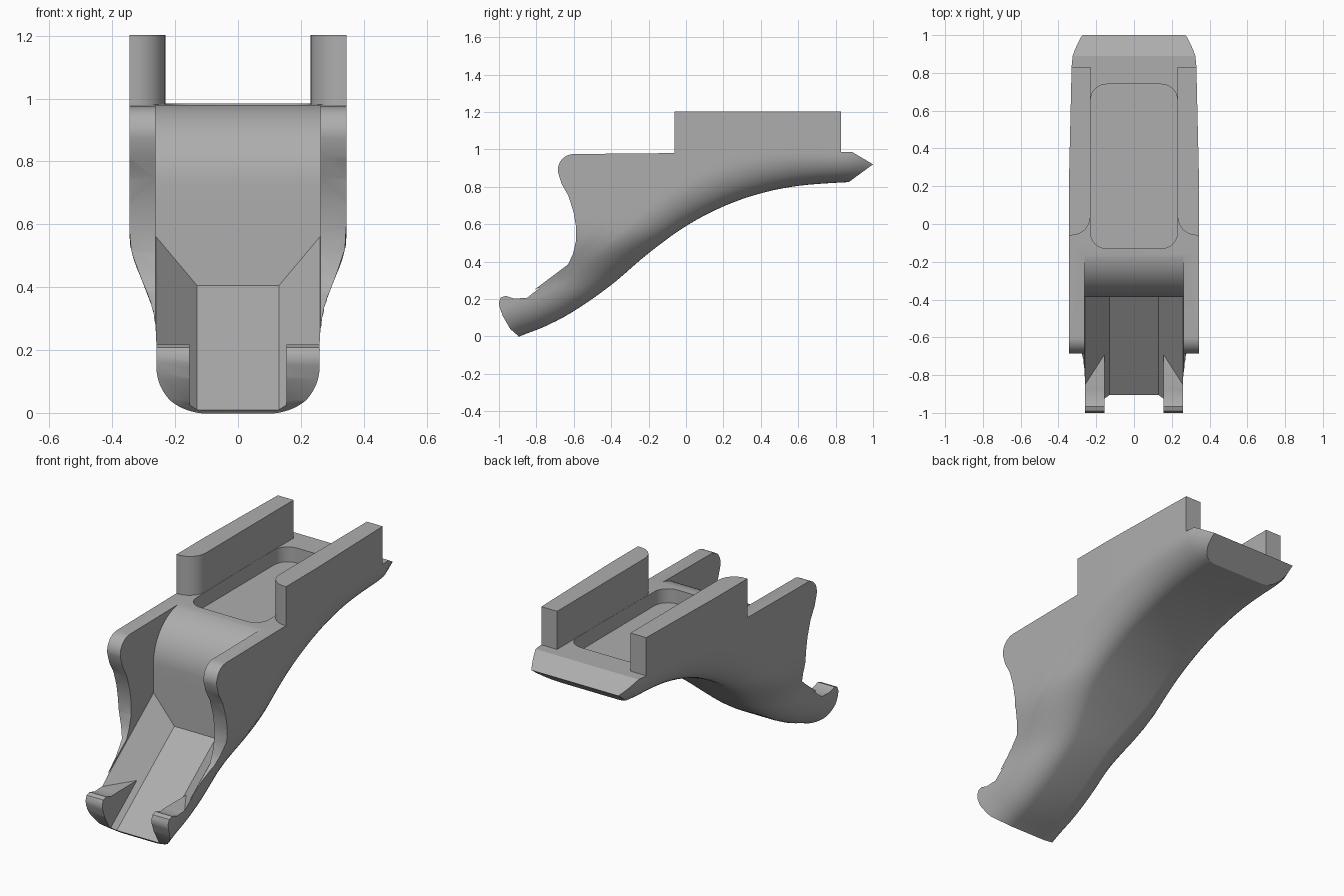
import bpy, bmesh, math
from mathutils import Vector

if "Cube" in bpy.data.objects:
    bpy.data.objects.remove(bpy.data.objects["Cube"])

grey = bpy.data.materials.new("grey")
grey.diffuse_color = (0.42, 0.42, 0.42, 1)
grey.use_nodes = True
grey.node_tree.nodes["Principled BSDF"].inputs["Base Color"].default_value = grey.diffuse_color


def make(name, bm):
    bmesh.ops.recalc_face_normals(bm, faces=bm.faces)
    me = bpy.data.meshes.new(name)
    bm.to_mesh(me)
    bm.free()
    me.materials.append(grey)
    ob = bpy.data.objects.new(name, me)
    bpy.context.collection.objects.link(ob)
    return ob


def prism(name, pts, shift):
    """Extrude a polygon of 3D points along a vector."""
    bm = bmesh.new()
    f = bm.faces.new([bm.verts.new(p) for p in pts])
    ext = bmesh.ops.extrude_face_region(bm, geom=[f])["geom"]
    bmesh.ops.translate(bm, vec=shift, verts=[v for v in ext if isinstance(v, bmesh.types.BMVert)])
    return make(name, bm)


def side_prism(name, yz, x0, x1):
    return prism(name, [(x0, y, z) for y, z in yz], (x1 - x0, 0, 0))


def boolean(ob, tool, op, keep=False):
    tool.hide_render = True
    m = ob.modifiers.new("cut", 'BOOLEAN')
    m.object, m.operation, m.solver = tool, op, 'EXACT'
    bpy.context.view_layer.objects.active = ob
    bpy.ops.object.modifier_apply(modifier=m.name)
    if not keep:
        bpy.data.objects.remove(tool, do_unlink=True)


def arc(cx, cy, r, a0, a1, n=10):
    return [(cx + r * math.cos(math.radians(a0 + (a1 - a0) * i / n)),
             cy + r * math.sin(math.radians(a0 + (a1 - a0) * i / n))) for i in range(n + 1)]


def lerp(t, pts):
    for (a, p), (b, q) in zip(pts, pts[1:]):
        if t <= b:
            return p + (q - p) * (t - a) / (b - a)
    return pts[-1][1]


def smooth(t, pts):
    """Cubic curve through the points."""
    slope = lambda i: ((pts[min(i + 1, len(pts) - 1)][1] - pts[max(i - 1, 0)][1]) /
                       (pts[min(i + 1, len(pts) - 1)][0] - pts[max(i - 1, 0)][0]))
    for i in range(len(pts) - 1):
        (a, p), (b, q) = pts[i], pts[i + 1]
        if t <= b or i == len(pts) - 2:
            h, u = b - a, (t - a) / (b - a)
            return ((2*u**3 - 3*u**2 + 1) * p + (u**3 - 2*u**2 + u) * h * slope(i)
                    + (3*u**2 - 2*u**3) * q + (u**3 - u**2) * h * slope(i + 1))


# Rounded outer hull, lofted from front to back
UNDER = [(-1.1, -.1), (-.89, 0), (-.75, .055), (-.6, .135), (-.4, .275), (-.2, .445), (0, .59),
         (.2, .695), (.4, .765), (.6, .805), (.87, .825), (1.05, .83)]
WIDTH = [(-1.1, .345), (.2, .345), (.84, .33), (.89, .325), (1.05, .265)]
ROUND = [(-1.1, .2), (-.8, .2), (-.3, .25), (.2, .22), (.9, .14), (1.05, .14)]


def half_width(y, z):
    s = max(0, min(1, (z - .27) / .29))
    return .26 + (lerp(y, WIDTH) - .26) * s * s * (3 - 2 * s)


def hull(name):
    bm = bmesh.new()
    ys = [-1.1 + i * .045 for i in range(44)] + [.89, .95, 1.05]
    rings = []
    for y in ys:
        b, rz = smooth(y, UNDER), lerp(y, ROUND)
        half = []
        for i in range(13):
            a = math.pi / 2 * i / 12
            z = b + rz * (1 - math.cos(a))
            half.append((half_width(y, z) - .16 * (1 - math.sin(a)), z))
        z0 = b + rz
        for i in range(1, 13):
            z = z0 + (1.3 - z0) * i / 12
            half.append((half_width(y, z), z))
        pts = [(-x, z) for x, z in reversed(half)] + half
        rings.append([bm.verts.new((x, y, z)) for x, z in pts])
    n = len(rings[0])
    for r, s in zip(rings, rings[1:]):
        for i in range(n):
            j = (i + 1) % n
            bm.faces.new((r[i], r[j], s[j], s[i]))
    bm.faces.new(rings[0])
    bm.faces.new(rings[-1])
    return make(name, bm)


# Body: hull trimmed to the side outline
outline = [(.74, -.3), (-.7, -.3), (-.85, -.06), (-.9, .005), (-.94, .04), (-.98, .11), (-.998, .16),
           (-1, .185), (-.99, .208), (-.965, .217), (-.92, .202), (-.87, .205), (-.63, .385),
           (-.605, .44), (-.588, .51), (-.587, .58), (-.6, .66), (-.628, .75), (-.665, .815)]
outline += arc(-.6, .89, .085, 190, 90) + [(-.07, .98), (.3, .985), (.89, .985), (1, .92), (.74, .73)]
body = hull("body")
boolean(body, side_prism("outline", outline, -.6, .6), 'INTERSECT')

# Hook blocks stay uncut at the tip
hook_yz = [(-1.2, -.3), (-.6, -.3), (-.6, .205), (-.87, .205), (-.92, .21), (-.95, .23), (-1.2, .23)]
hooks = [side_prism("hook_block", hook_yz, s * .155, s * .4) for s in (-1, 1)]

# Curved opening between the ears
W = .262
ramp = .762
opening = side_prism("opening", arc(-.13, .725, .257, 90, 180, 16)
                     + [(-.387, .56), (-1.3, .56 - .913 * ramp), (-1.3, 1.4), (-.13, 1.4)], -W, W)
# Sloping trough with chamfered sides
section = [(-.13, .405), (.13, .405), (W, .562), (W, .66), (-W, .66), (-W, .562)]
trough = prism("trough", [(x, -.387, z) for x, z in section], Vector((0, -.9, -.9 * ramp)))
for tool in (opening, trough):
    for h in hooks:
        boolean(tool, h, 'DIFFERENCE', keep=True)
for h in hooks:
    bpy.data.objects.remove(h, do_unlink=True)
boolean(body, opening, 'DIFFERENCE')
boolean(body, trough, 'DIFFERENCE')

# Rounded recess in the deck
r = .085
plan = []
for cx, cy, a in ((.23 - r, .74 - r, 0), (-.23 + r, .74 - r, 90), (-.23 + r, -.13 + r, 180), (.23 - r, -.13 + r, 270)):
    plan += arc(cx, cy, r, a, a + 90, 8)
boolean(body, prism("recess", [(x, y, .9) for x, y in plan], (0, 0, .4)), 'DIFFERENCE')

# Side rails with a rounded inner front corner
parts = [body]
for side, s in (("left", -1), ("right", 1)):
    rail = hull(side + "_rail")
    edge = arc(.331, .04, .1, 180, 270) + [(.5, -.065), (.5, .83), (.231, .83)]
    boolean(rail, prism("rail_block", [(s * x, y, .96) for x, y in edge], (0, 0, .242)), 'INTERSECT')
    parts.append(rail)

for ob in parts:
    bpy.ops.object.select_all(action='DESELECT')
    ob.select_set(True)
    bpy.context.view_layer.objects.active = ob
    bpy.ops.object.shade_smooth_by_angle(angle=math.radians(30))
